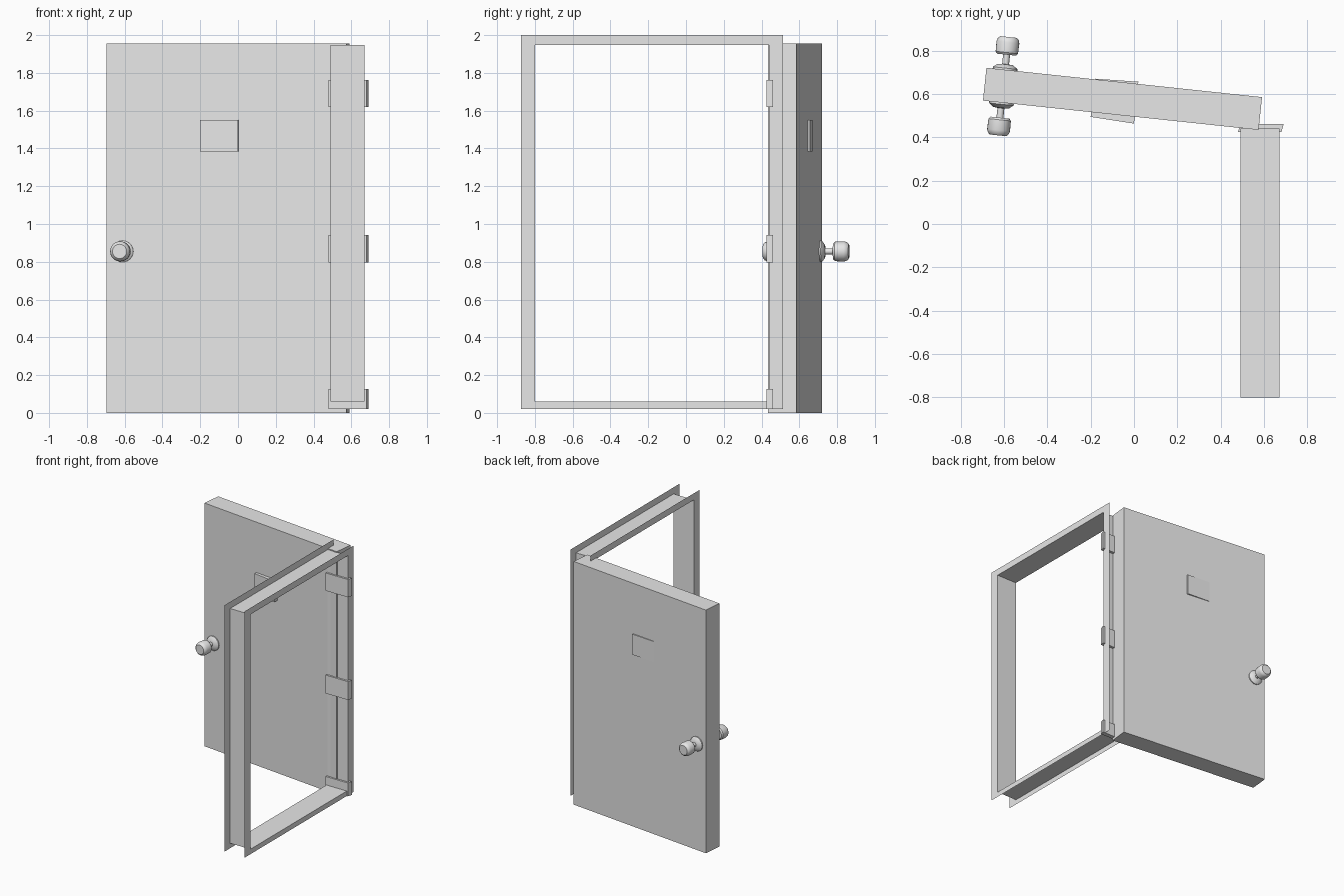
import bpy, bmesh, math
from mathutils import Matrix, Vector

cube = bpy.data.objects.get("Cube")
if cube:
    bpy.data.objects.remove(cube, do_unlink=True)

grey = bpy.data.materials.new("light_grey")
grey.use_nodes = True
grey.diffuse_color = (0.8, 0.8, 0.8, 1)
grey.node_tree.nodes["Principled BSDF"].inputs["Base Color"].default_value = (0.8, 0.8, 0.8, 1)


def finish(name, bm, matrix=None):
    bmesh.ops.recalc_face_normals(bm, faces=bm.faces)
    mesh = bpy.data.meshes.new(name)
    bm.to_mesh(mesh)
    bm.free()
    mesh.materials.append(grey)
    obj = bpy.data.objects.new(name, mesh)
    bpy.context.collection.objects.link(obj)
    if matrix:
        obj.matrix_world = matrix
    return obj


def prism(name, corners, z0, z1, matrix=None):
    """Upright prism over a plan outline."""
    bm = bmesh.new()
    base = bm.faces.new([bm.verts.new((x, y, z0)) for x, y in corners])
    top = bmesh.ops.extrude_face_region(bm, geom=[base])["geom"]
    verts = [v for v in top if isinstance(v, bmesh.types.BMVert)]
    bmesh.ops.translate(bm, verts=verts, vec=(0, 0, z1 - z0))
    return finish(name, bm, matrix)


# Door frame: sheet lining with a thin flange turned outward on each side
def ring(bm, x, y0, y1, z0, z1):
    return [bm.verts.new((x, y, z)) for y, z in ((y0, z0), (y1, z0), (y1, z1), (y0, z1))]


bm = bmesh.new()
outer, inner = (-0.873, 0.513, 0.02, 2.0), (-0.8, 0.44, 0.06, 1.947)
loops = [ring(bm, x, *size) for x, size in
         ((0.49, outer), (0.49, inner), (0.67, inner), (0.67, outer))]
for a, b in zip(loops, loops[1:]):
    for i in range(4):
        j = (i + 1) % 4
        bm.faces.new((a[i], a[j], b[j], b[i]))
finish("door_frame", bm)

# Door leaf, swung open
swing = Matrix.Translation((-0.053, 0.577, 0)) @ Matrix.Rotation(-0.106, 4, "Z")
w, d = 0.639, 0.076
prism("door_leaf", [(-w, -d), (w, -d), (w, d), (-w, d)], 0.0, 1.955, swing)

# Peep hatch passing through the leaf
prism("peep_hatch", [(-0.2, 0.494), (0.0, 0.463), (0.02, 0.656), (-0.178, 0.67)], 1.385, 1.55)

# Hinges on the inner jamb
hinge = [(0.48, 0.425), (0.68, 0.425), (0.69, 0.46), (0.49, 0.46)]
for label, z0, z1 in (("bottom", 0.02, 0.127), ("middle", 0.795, 0.942), ("top", 1.62, 1.763)):
    prism(label + "_hinge", hinge, z0, z1)

# Knobs: rose, shank and rounded grip turned about the door normal
profile = [(0, 0), (0.057, 0), (0.057, 0.008), (0.036, 0.024), (0.016, 0.026), (0.016, 0.07),
           (0.044, 0.07), (0.052, 0.08), (0.053, 0.128), (0.048, 0.143), (0.038, 0.152), (0, 0.152)]
for name, side in (("front_knob", -1), ("back_knob", 1)):
    bm = bmesh.new()
    verts = [bm.verts.new((r, side * (d + h), 0)) for r, h in profile]
    edges = [bm.edges.new(pair) for pair in zip(verts, verts[1:])]
    bmesh.ops.spin(bm, geom=verts + edges, cent=(0, 0, 0), axis=(0, 1, 0),
                   angle=math.tau, steps=24, use_duplicate=False)
    bmesh.ops.remove_doubles(bm, verts=bm.verts, dist=0.0001)
    knob = finish(name, bm, swing @ Matrix.Translation((-0.553, 0, 0.855)))
    bpy.ops.object.select_all(action="DESELECT")
    knob.select_set(True)
    bpy.context.view_layer.objects.active = knob
    bpy.ops.object.shade_smooth_by_angle(angle=math.radians(35))
